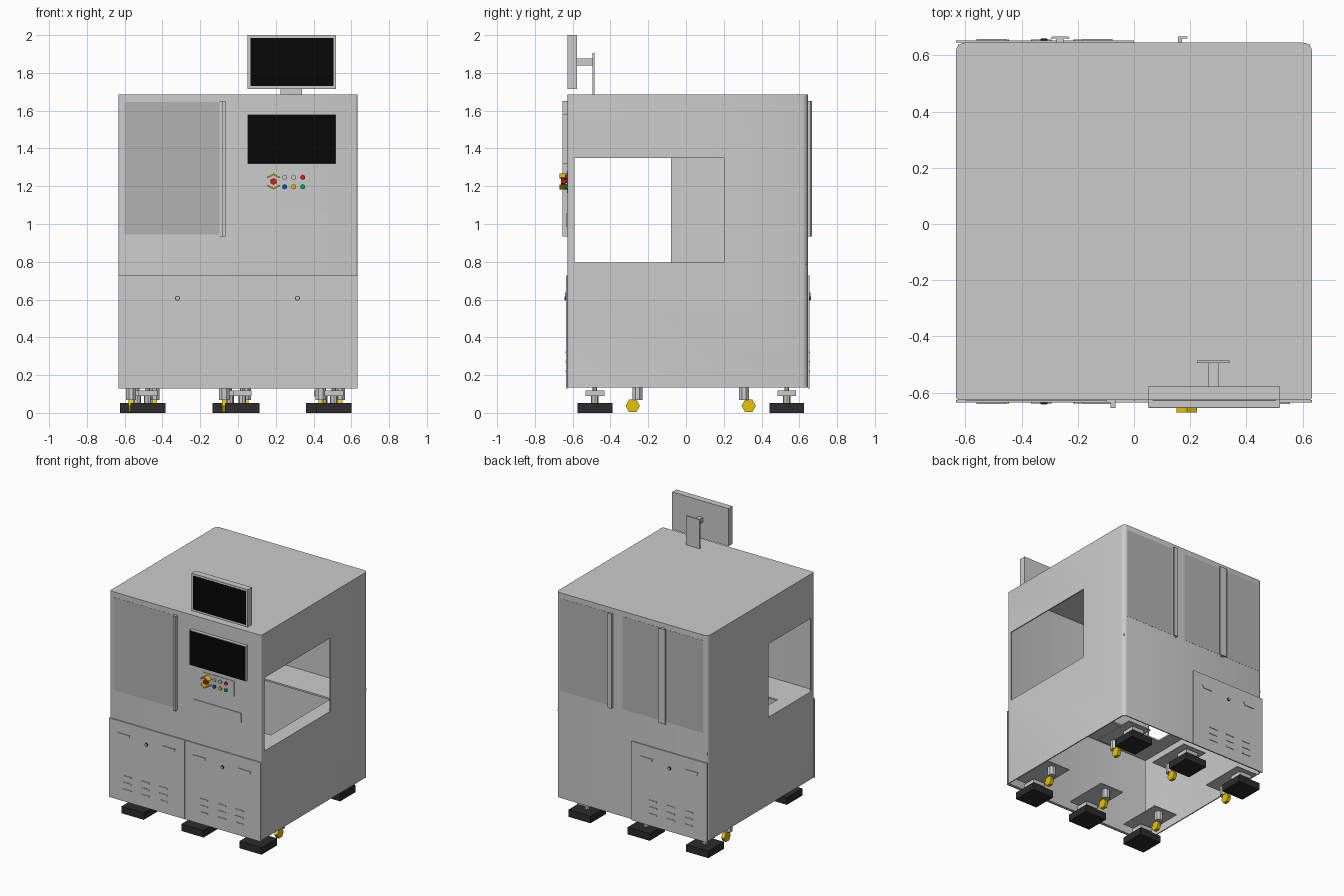
import bpy, bmesh, math

if "Cube" in bpy.data.objects:
    bpy.data.objects.remove(bpy.data.objects["Cube"])


def material(name, r, g, b):
    m = bpy.data.materials.new(name)
    m.diffuse_color = (r, g, b, 1)
    m.use_nodes = True
    m.node_tree.nodes["Principled BSDF"].inputs["Base Color"].default_value = m.diffuse_color
    return m


BLACK = material("black_glass", 0.002, 0.002, 0.002)
RUBBER = material("dark_rubber", 0.025, 0.025, 0.025)
PANE = material("tinted_pane", 0.45, 0.45, 0.45)
RED = material("red", 0.75, 0.01, 0.01)
YELLOW = material("yellow", 0.8, 0.55, 0.0)
BLUE = material("blue", 0.0, 0.08, 0.7)
GREEN = material("green", 0.0, 0.4, 0.1)


def prism(name, pts, axis, a, b, mat=None):
    """Extrude a 2D outline along an axis from a to b."""
    place = {"x": lambda p, d: (d, p[0], p[1]),
             "y": lambda p, d: (p[0], d, p[1]),
             "z": lambda p, d: (p[0], p[1], d)}[axis]
    bm = bmesh.new()
    lo = [bm.verts.new(place(p, a)) for p in pts]
    hi = [bm.verts.new(place(p, b)) for p in pts]
    n = len(pts)
    bm.faces.new(lo)
    bm.faces.new(hi)
    for i in range(n):
        j = (i + 1) % n
        bm.faces.new((lo[i], lo[j], hi[j], hi[i]))
    bmesh.ops.recalc_face_normals(bm, faces=bm.faces)
    me = bpy.data.meshes.new(name)
    bm.to_mesh(me)
    bm.free()
    ob = bpy.data.objects.new(name, me)
    bpy.context.collection.objects.link(ob)
    if mat:
        me.materials.append(mat)
    return ob


def box(name, x0, x1, y0, y1, z0, z1, mat=None):
    return prism(name, [(x0, y0), (x1, y0), (x1, y1), (x0, y1)], "z", z0, z1, mat)


def ngon(cx, cy, r, n, start=0.0):
    return [(cx + r * math.cos(start + 2 * math.pi * i / n),
             cy + r * math.sin(start + 2 * math.pi * i / n)) for i in range(n)]


def cut(target, cutter):
    mod = target.modifiers.new("opening", "BOOLEAN")
    mod.operation = "DIFFERENCE"
    mod.solver = "EXACT"
    mod.object = cutter
    bpy.context.view_layer.objects.active = target
    bpy.ops.object.modifier_apply(modifier=mod.name)
    bpy.data.objects.remove(cutter)


F, B, W = -0.627, 0.645, 0.633   # front plane, back plane, half width


def outline(inset):
    """Cabinet plan with softly rounded corners."""
    pts = []
    for sx, sy, r, start in ((1, 1, .03, 0), (-1, 1, .03, 90), (-1, -1, .012, 180), (1, -1, .012, 270)):
        cx = sx * (W - r)
        cy = (B - r) if sy > 0 else (F + r)
        for k in range(5):
            t = math.radians(start + 22.5 * k)
            pts.append((cx + (r - inset) * math.cos(t), cy + (r - inset) * math.sin(t)))
    return pts


# Hollow cabinet shell, open underneath, with a window in each side
shell = prism("cabinet_shell", outline(0), "z", 0.135, 1.685)
cut(shell, prism("hollow_cutter", outline(0.008), "z", 0.0, 1.677))
cut(shell, box("right_window_cutter", 0.5, 0.8, -0.59, 0.20, 0.797, 1.35))
cut(shell, box("left_window_cutter", -0.8, -0.5, -0.59, -0.08, 0.797, 1.35))
bpy.ops.object.select_all(action="DESELECT")
shell.select_set(True)
bpy.context.view_layer.objects.active = shell
bpy.ops.object.shade_smooth_by_angle(angle=math.radians(30))

# Work deck inside with a large opening
deck = box("work_deck", -W + .006, W - .006, F + .006, B - .006, 0.785, 0.797)
cut(deck, box("deck_cutter", -0.52, 0.52, -0.35, 0.37, 0.7, 0.9))


def cupboard_door(name, x0, x1, handles, lock, vents, side):
    """Lower door with grips, lock and louvres; side is -1 front, +1 back."""
    y = F if side < 0 else B

    def span(d):
        return y, y + side * d
    prism(name, [(x0, .13), (x1, .13), (x1, .727), (x0, .727)], "y", *span(0.008))
    for i, h in enumerate(handles):
        pts = [(h - .053, .638), (h + .053, .638), (h + .04, .614), (h - .04, .614)]
        prism(f"{name}_grip_{i}", pts, "y", *span(0.013))
    prism(f"{name}_lock", ngon(lock, .607, .013, 12), "y", *span(0.014), RUBBER)
    prism(f"{name}_keyhole", ngon(lock, .607, .009, 12), "y", *span(0.016))
    for i, v in enumerate(vents):
        for j, z in enumerate((.22, .27, .32)):
            pts = [(v - .036, z - .004), (v + .036, z - .004), (v + .032, z + .005), (v - .032, z + .005)]
            prism(f"{name}_louvre_{i}_{j}", pts, "y", *span(0.012))


cupboard_door("front_left_door", -W, -.001, (-.508, -.13), -.32, (-.48, -.33, -.18), -1)
cupboard_door("front_right_door", .001, W, (.124, .502), .315, (.16, .31, .455), -1)
cupboard_door("back_door", -W, 0, (-.508, -.13), -.32, (-.48, -.33, -.18), 1)

# Tinted upper doors with full-height pulls
box("front_pane", -.60, -.095, F - .001, F, .945, 1.645, PANE)
box("back_pane_right", .19, .60, B, B + .001, .945, 1.645, PANE)
box("back_pane_left", -.595, -.262, B, B + .001, .945, 1.645, PANE)
box("back_pane_middle", -.262, .08, B, B + .001, .945, 1.645, PANE)
prism("front_pull", [(-.098, F), (-.098, F - .008), (-.084, F - .010), (-.084, F - .028),
                     (-.066, F - .028), (-.066, F)], "z", .935, 1.65)
prism("back_pull_right", [(.157, B), (.157, B + .022), (.19, B + .022), (.19, B + .016),
                          (.17, B + .014), (.17, B)], "z", .935, 1.65)
prism("back_pull_left", [(-.275, B), (-.275, B + .014), (-.297, B + .016), (-.290, B + .022),
                         (-.235, B + .022), (-.228, B + .016), (-.25, B + .014), (-.25, B)],
      "z", .935, 1.65)

# Built-in screen, control plate and keyboard drawer
box("panel_screen_case", .05, .52, F - .026, F, 1.318, 1.58)
box("panel_screen_glass", .053, .517, F - .028, F - .026, 1.321, 1.577, BLACK)
box("control_plate", .15, .41, F - .004, F, 1.165, 1.28)
box("keyboard_drawer", .07, .47, F - .006, F, .985, 1.055)

# Emergency stop: red knob with two yellow guard brackets
ex, ez = .188, 1.225
prism("stop_button_stem", ngon(ex, ez, .010, 6), "y", F - .03, F, RED)
prism("stop_button", ngon(ex, ez, .018, 6, math.pi / 6), "y", F - .036, F - .012, RED)
for s, name in ((1, "upper"), (-1, "lower")):
    pts = [(ex - .036, ez + s * .022), (ex, ez + s * .043), (ex + .036, ez + s * .022),
           (ex + .031, ez + s * .017), (ex, ez + s * .034), (ex - .031, ez + s * .017)]
    prism(f"stop_guard_{name}", pts, "y", F - .044, F, YELLOW)

# Push buttons
rows = ((1.247, (None, None, RED)), (1.197, (BLUE, YELLOW, GREEN)))
for z, mats in rows:
    for i, m in enumerate(mats):
        prism(f"push_button_{i}_{z}", ngon(.247 + .048 * i, z, .014, 6, math.pi / 6), "y", F - .014, F, m)

# Monitor on its stand
box("monitor_case", .05, .52, -.627, -.578, 1.715, 2.0)
box("monitor_glass", .065, .505, -.628, -.627, 1.73, 1.985, BLACK)
box("monitor_arm", .264, .30, -.578, -.494, 1.84, 1.876)
box("monitor_stand", .225, .34, -.494, -.485, 1.68, 1.905)

# Levelling feet and casters: three along the front, three along the back
sets = [(-1, (-.4775, .0225, .5075), -.4825, (-.442, .043, .54), -.282),
        (1, (-.5325, -.0425, .4525), .5335, (-.567, -.073, .438), .332)]
for s, foot_xs, fy, wheel_xs, wy in sets:
    end = "front" if s < 0 else "back"
    for i, (fx, wx) in enumerate(zip(foot_xs, wheel_xs)):
        tag = f"{end}_{i}"
        box(f"foot_pad_{tag}", fx - .0925, fx + .0925, fy - .0925, fy + .0925, 0, .053, RUBBER)
        prism(f"foot_stem_{tag}", ngon(fx, fy, .02, 8), "z", .053, .095)
        box(f"foot_block_{tag}", fx - .05, fx + .05, fy - .05, fy + .05, .09, .118)
        prism(f"foot_bolt_{tag}", ngon(fx, fy, .012, 8), "z", .118, .14)
        prism(f"caster_wheel_{tag}", ngon(wy, .037, .038, 6), "x", wx - .013, wx + .013, YELLOW)
        prism(f"caster_fork_{tag}", ngon(wx, wy - s * .025, .029, 8, math.pi / 8), "z", .068, .135)
        y0, y1 = sorted((fy + s * .06, wy - s * .08))
        mx = (fx + wx) / 2
        box(f"mount_plate_{tag}", max(mx - .1, -W + .01), min(mx + .1, W - .01), y0, y1, .135, .142)
